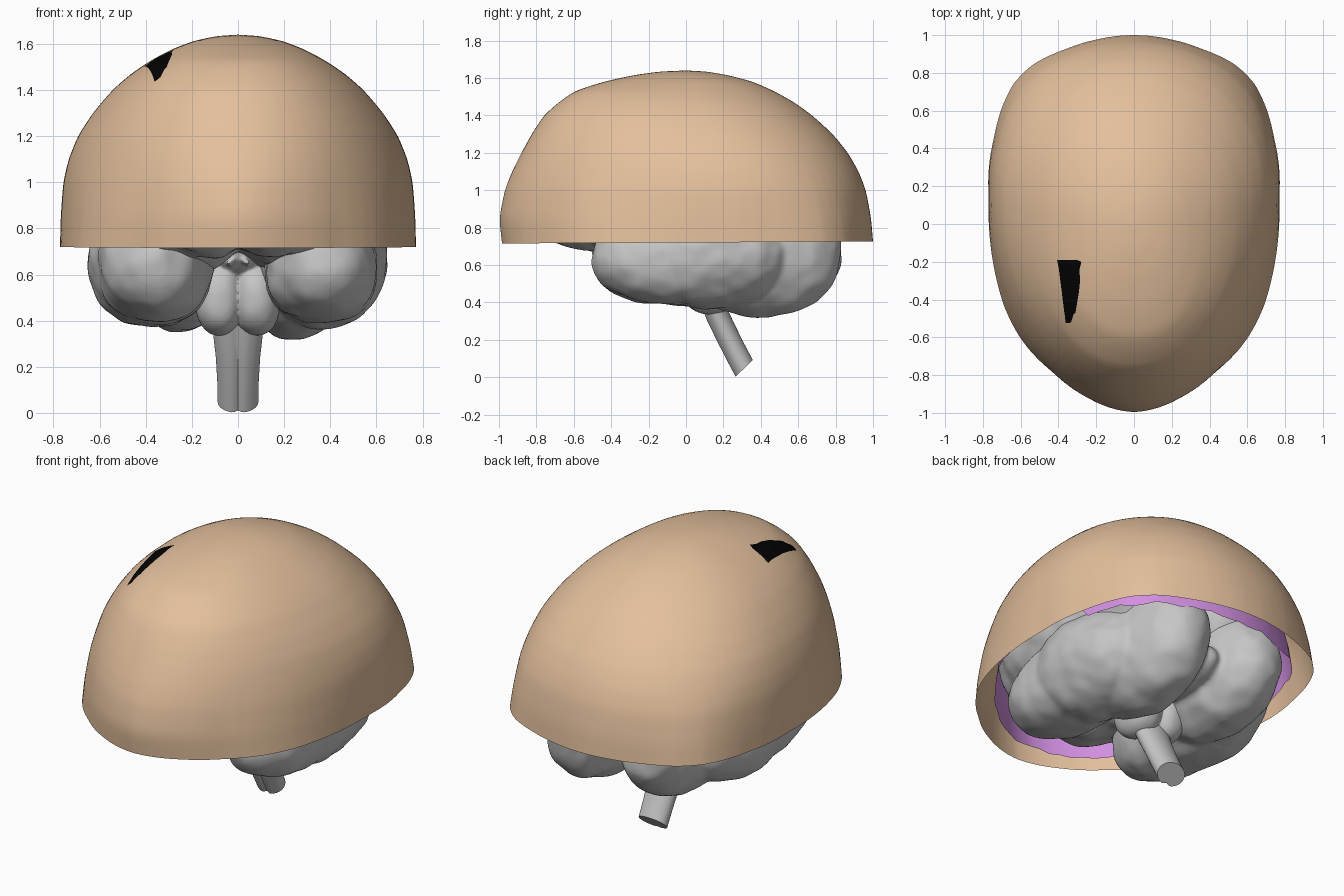
import bpy, bmesh, math, random
from mathutils import Vector, noise
from mathutils.bvhtree import BVHTree

random.seed(4)
if "Cube" in bpy.data.objects:
    bpy.data.objects.remove(bpy.data.objects["Cube"])


def material(name, rgb):
    m = bpy.data.materials.new(name)
    m.use_nodes = True
    m.diffuse_color = (*rgb, 1)
    m.node_tree.nodes["Principled BSDF"].inputs["Base Color"].default_value = (*rgb, 1)
    return m


SKIN = material("tan skin", (0.77, 0.525, 0.335))
GREY = material("brain grey", (0.56, 0.56, 0.56))
PURPLE = material("purple membrane", (0.65, 0.28, 0.76))
BLACK = material("black patch", (0.001, 0.001, 0.001))


def finish(bm, name, mat):
    mesh = bpy.data.meshes.new(name)
    bm.normal_update()
    bm.to_mesh(mesh)
    bm.free()
    for p in mesh.polygons:
        p.use_smooth = True
    mesh.materials.append(mat)
    obj = bpy.data.objects.new(name, mesh)
    bpy.context.collection.objects.link(obj)
    return obj


def bridge(bm, a, b):
    n = len(a)
    for i in range(n):
        bm.faces.new((a[i], a[(i + 1) % n], b[(i + 1) % n], b[i]))


# Head levels: height, front y, back y, half width
LEVELS = [(0.72, -0.985, 1.0, 0.77), (0.85, -1.0, 0.99, 0.768),
          (1.0, -0.97, 0.962, 0.758), (1.1, -0.93, 0.923, 0.735),
          (1.2, -0.88, 0.866, 0.695), (1.3, -0.825, 0.785, 0.63),
          (1.4, -0.76, 0.675, 0.545), (1.47, -0.68, 0.578, 0.465),
          (1.53, -0.595, 0.47, 0.375), (1.58, -0.44, 0.357, 0.28),
          (1.615, -0.28, 0.225, 0.185), (1.634, -0.14, 0.11, 0.09)]
BASE, TOP, SEG = 0.72, 1.64, 72

# Rim outline from forehead to back, as (half width, y), turned into polar form
RIM = [(0, -1), (0.12, -0.98), (0.25, -0.925), (0.44, -0.79), (0.59, -0.635),
       (0.68, -0.47), (0.755, -0.16), (0.77, 0.146), (0.742, 0.45), (0.69, 0.64),
       (0.63, 0.755), (0.53, 0.847), (0.36, 0.925), (0.18, 0.98), (0, 1)]
POLAR = []
for x, y in RIM:
    u, v = x / 0.77, (y - 0.146) / (0.854 if y > 0.146 else 1.146)
    POLAR.append((math.atan2(v, u), math.hypot(u, v)))


def rim_radius(c, s):
    a = math.atan2(s, abs(c))
    for (a0, r0), (a1, r1) in zip(POLAR, POLAR[1:]):
        if a <= a1:
            return r0 + (r1 - r0) * (a - a0) / (a1 - a0)
    return 1.0


def dome(scale, lift, ragged, notch):
    """Open dome: rim outline below, rounding off towards the crown.
    The rim can be ragged, and notched upwards along the left side."""
    bm = bmesh.new()
    rings = []
    for row, (z, front, back, half) in enumerate(LEVELS):
        k = (z - BASE) / (TOP - BASE)
        w = max(0, 1 - k / 0.45)
        mid = front + (back - front) * 0.573
        ring = []
        for i in range(SEG):
            a = math.tau * i / SEG
            c, s = math.cos(a), math.sin(a)
            p = 1.7 + 0.6 * k if s < 0 else 2.3 - 0.3 * k
            r = (abs(c) ** p + abs(s) ** p) ** (-1 / p)
            r += (rim_radius(c, s) - r) * w
            y = mid + r * s * (back - mid if s > 0 else mid - front)
            h = BASE + lift + (z - BASE) * scale
            if row == 0:
                h += random.uniform(-ragged, ragged) + 0.005 * y
                h += notch if c > 0 and -0.55 < y < 0.4 else 0
            ring.append(bm.verts.new((r * c * half * scale, y * scale, h)))
        if rings:
            bridge(bm, rings[-1], ring)
        rings.append(ring)
    pole = bm.verts.new((0, 0, BASE + lift + (TOP - BASE) * scale))
    for i in range(SEG):
        bm.faces.new((rings[-1][i], rings[-1][(i + 1) % SEG], pole))
    bmesh.ops.subdivide_edges(bm, edges=bm.edges[:], cuts=1, use_grid_fill=True)
    return bm


# Scalp and the membrane wrapped around the brain
bm = dome(1.0, 0.0, 0.0, 0.0)
bm.normal_update()
tree = BVHTree.FromBMesh(bm)
scalp = finish(bm, "scalp", SKIN)
sub = scalp.modifiers.new("Smooth surface", "SUBSURF")
sub.levels = sub.render_levels = 1
finish(dome(0.88, 0.018, 0.012, 0.09), "membrane", PURPLE)

# Dark patch on the crown: left and right limits for each y
bm = bmesh.new()
rows = []
PATCH = [(-0.19, -0.405, -0.30), (-0.2, -0.403, -0.277), (-0.24, -0.395, -0.287),
         (-0.3, -0.388, -0.284), (-0.36, -0.38, -0.29), (-0.44, -0.37, -0.303),
         (-0.47, -0.366, -0.308), (-0.475, -0.365, -0.318), (-0.51, -0.361, -0.328),
         (-0.522, -0.36, -0.335)]
for y, left, right in PATCH:
    row = []
    for i in range(7):
        x = left + (right - left) * i / 6
        hit, normal, _, _ = tree.ray_cast(Vector((x, y, 3)), Vector((0, 0, -1)))
        row.append(bm.verts.new(hit + normal * 0.004))
    if rows:
        for i in range(6):
            bm.faces.new((rows[-1][i], row[i], row[i + 1], rows[-1][i + 1]))
    rows.append(row)
finish(bm, "crown_patch", BLACK)


# Brain lobes: rounded blobs with folds, merged into one surface
def blob(bm, centre, radii, power=2.3, fold=0.018):
    made = bmesh.ops.create_icosphere(bm, subdivisions=5, radius=1)["verts"]
    for v in made:
        d = v.co.normalized()
        r = sum(abs(c) ** power for c in d) ** (-1 / power)
        co = Vector(centre) + Vector([d[i] * r * radii[i] for i in range(3)])
        bump = noise.noise(co * 6) + 0.4 * noise.noise(co * 14)
        v.co = co + d * bump * fold


def merge(bm, name, voxel, soften):
    obj = finish(bm, name, GREY)
    rem = obj.modifiers.new("Merge", "REMESH")
    rem.mode = "VOXEL"
    rem.voxel_size = voxel
    rem.use_smooth_shade = True
    smooth = obj.modifiers.new("Soften", "SMOOTH")
    smooth.iterations = soften


# Upper hemispheres and frontal lobes
bm = bmesh.new()
for side in (-1, 1):
    blob(bm, (side * 0.25, 0.02, 1.0), (0.36, 0.73, 0.4), 2.1, 0.025)
    blob(bm, (side * 0.15, -0.42, 0.875), (0.21, 0.375, 0.2), 2.2, 0.02)
merge(bm, "upper_brain", 0.016, 3)

# Temporal lobes running back into the narrower rounded rear underside
bm = bmesh.new()
for side in (-1, 1):
    drop = 0.355 if side > 0 else 0.325
    blob(bm, (side * 0.36, -0.04, 0.64), (0.25, 0.46, 0.25), 2.3)
    blob(bm, (side * 0.37, 0.13, 0.66), (0.28, 0.42, 0.285), 2.1)
    blob(bm, (side * 0.25, 0.4, 0.675), (0.235, 0.43, drop), 2.15)
blob(bm, (0, 0.42, 0.63), (0.12, 0.26, 0.13), 2, 0.01)
merge(bm, "lower_brain", 0.014, 8)

# Pons, with a groove between its halves, and the small nerves above it
bm = bmesh.new()
for side in (-1, 1):
    blob(bm, (side * 0.08, 0.13, 0.5), (0.105, 0.15, 0.165), 2.3, 0.006)
    blob(bm, (side * 0.025, -0.03, 0.665), (0.016, 0.03, 0.016), 2, 0)
    blob(bm, (side * 0.04, 0.0, 0.65), (0.012, 0.08, 0.014), 2, 0)
blob(bm, (0, 0.14, 0.72), (0.14, 0.2, 0.14), 2, 0.006)
merge(bm, "pons", 0.009, 2)

# Brain stem: slanted loft with a groove down the front
bm = bmesh.new()
prev = None
STEM = [(0.12, 0.45, 0.125), (0.16, 0.345, 0.108), (0.21, 0.24, 0.096),
        (0.26, 0.14, 0.09), (0.31, 0.046, 0.088)]
for y, z, half in STEM:
    ring = []
    for i in range(40):
        a = math.tau * i / 40
        c, s = math.cos(a), math.sin(a)
        depth = s * (0.055 + half * 0.12)
        if s < 0:
            depth += 0.014 * math.exp(-(c / 0.17) ** 2)
        ring.append(bm.verts.new((c * half, y + depth * 0.72, z + depth * 0.7)))
    if prev:
        bridge(bm, prev, ring)
    prev = ring
bm.faces.new(prev[::-1])
bmesh.ops.recalc_face_normals(bm, faces=bm.faces[:])
stem = finish(bm, "brain_stem", GREY)
bpy.context.view_layer.objects.active = stem
stem.select_set(True)
bpy.ops.object.shade_smooth_by_angle(angle=math.radians(40))
